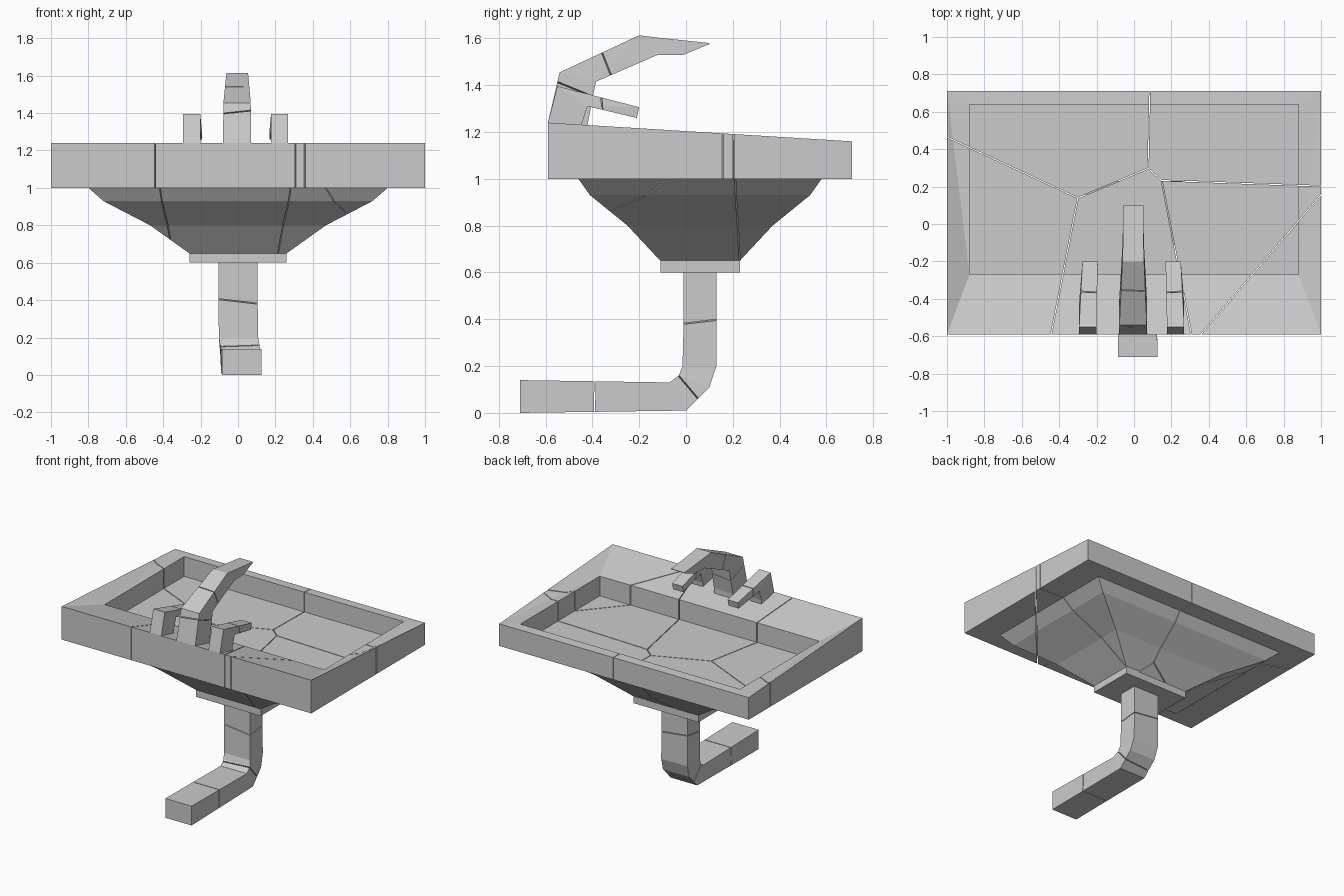
import bpy, bmesh
from mathutils import Vector

if "Cube" in bpy.data.objects:
    bpy.data.objects.remove(bpy.data.objects["Cube"])

GAP = 0.0025  # half width of a crack


def loft(rings):
    """Closed mesh through a list of four-cornered rings."""
    bm = bmesh.new()
    rows = [[bm.verts.new(p) for p in r] for r in rings]
    for a, b in zip(rows, rows[1:]):
        for i in range(4):
            j = (i + 1) % 4
            bm.faces.new((a[i], a[j], b[j], b[i]))
    bm.faces.new(rows[0])
    bm.faces.new(rows[-1])
    bmesh.ops.recalc_face_normals(bm, faces=bm.faces[:])
    bmesh.ops.triangulate(bm, faces=bm.faces[:])
    return bm


def rect(x, y0, y1, z_front, z_back=None):
    """Level or tilted rectangle, symmetric in x."""
    zb = z_front if z_back is None else z_back
    return [(-x, y0, z_front), (x, y0, z_front), (x, y1, zb), (-x, y1, zb)]


def strip(sections):
    """Rings of a bent bar: (y, z) on one side, (y, z) on the other, x centre, half width."""
    return [[(c - w, *a), (c + w, *a), (c + w, *b), (c - w, *b)]
            for a, b, c, w in sections]


def cracked(name, bm, seeds):
    """Split a part into cells around the seeds, with hairline gaps."""
    seeds = [Vector(s) for s in seeds]
    out = bmesh.new()
    for s in seeds:
        cell = bm.copy()
        for t in seeds:
            if t == s or not cell.faces:
                continue
            n = (t - s).normalized()
            bmesh.ops.bisect_plane(cell, geom=cell.verts[:] + cell.edges[:] + cell.faces[:],
                                   dist=1e-6, plane_co=(s + t) / 2 - n * GAP,
                                   plane_no=n, clear_outer=True)
            edges = [e for e in cell.edges if e.is_boundary]
            if edges:
                bmesh.ops.holes_fill(cell, edges=edges, sides=0)
        bmesh.ops.recalc_face_normals(cell, faces=cell.faces[:])
        tmp = bpy.data.meshes.new("tmp")
        cell.to_mesh(tmp)
        out.from_mesh(tmp)
        bpy.data.meshes.remove(tmp)
        cell.free()
    bm.free()
    return finish(name, out)


def finish(name, bm):
    me = bpy.data.meshes.new(name)
    bm.to_mesh(me)
    bm.free()
    ob = bpy.data.objects.new(name, me)
    bpy.context.collection.objects.link(ob)
    return ob


# basin: floor, inner wall, sloping rim, outer wall, underside, stepped bowl
basin = loft([
    rect(0.88, -0.27, 0.64, 1.02),
    rect(0.88, -0.27, 0.64, 1.163),
    rect(1.00, -0.59, 0.71, 1.24, 1.16),
    rect(1.00, -0.59, 0.71, 1.00),
    rect(0.80, -0.46, 0.58, 1.00),
    rect(0.72, -0.41, 0.53, 0.93),
    rect(0.47, -0.25, 0.37, 0.80),
    rect(0.26, -0.11, 0.23, 0.65),
])
cracked("basin", basin, [(-0.36, 0.52, 1), (0.52, 0.50, 1), (-0.63, -0.06, 1),
                         (-0.07, -0.17, 1), (0.50, -0.06, 1), (0.86, -0.37, 1)])

# drain collar
finish("drain_collar", loft([rect(0.26, -0.11, 0.23, 0.65), rect(0.26, -0.11, 0.23, 0.60)]))

# drain pipe
pipe = loft(strip([
    ((-0.01, 0.60), (0.13, 0.60), 0.0, 0.105),
    ((-0.01, 0.39), (0.13, 0.39), 0.0, 0.105),
    ((-0.015, 0.20), (0.13, 0.20), 0.003, 0.105),
    ((-0.03, 0.16), (0.10, 0.11), 0.01, 0.105),
    ((-0.07, 0.13), (0.00, 0.01), 0.015, 0.105),
    ((-0.71, 0.14), (-0.71, 0.00), 0.02, 0.105),
]))
cracked("drain_pipe", pipe, [(0.03, 0.05, 0.53), (0.0, 0.08, 0.27),
                             (0.02, -0.17, 0.06), (0.02, -0.61, 0.07)])

# spout
spout = loft(strip([
    ((-0.59, 1.22), (-0.42, 1.18), -0.005, 0.075),
    ((-0.59, 1.24), (-0.42, 1.235), -0.005, 0.075),
    ((-0.54, 1.455), (-0.385, 1.415), -0.005, 0.073),
    ((-0.20, 1.613), (-0.12, 1.53), -0.004, 0.058),
    ((-0.10, 1.601), (-0.01, 1.53), -0.004, 0.055),
    ((0.10, 1.58), (0.10, 1.576), -0.004, 0.054),
]))
cracked("spout", spout, [(0.01, -0.51, 1.29), (-0.01, -0.44, 1.46), (0, -0.24, 1.54)])

# tap handles, one each side of the spout
for side, name in ((-1, "left_handle"), (1, "right_handle")):
    base, tip = -0.0125 + side * 0.235, -0.0125 + side * 0.222
    handle = loft(strip([
        ((-0.59, 1.22), (-0.45, 1.19), base, 0.046),
        ((-0.59, 1.24), (-0.445, 1.235), base, 0.046),
        ((-0.55, 1.396), (-0.42, 1.31), base, 0.046),
        ((-0.20, 1.306), (-0.21, 1.26), tip, 0.041),
    ]))
    cracked(name, handle, [(base, -0.50, 1.29), (tip, -0.22, 1.31)])
